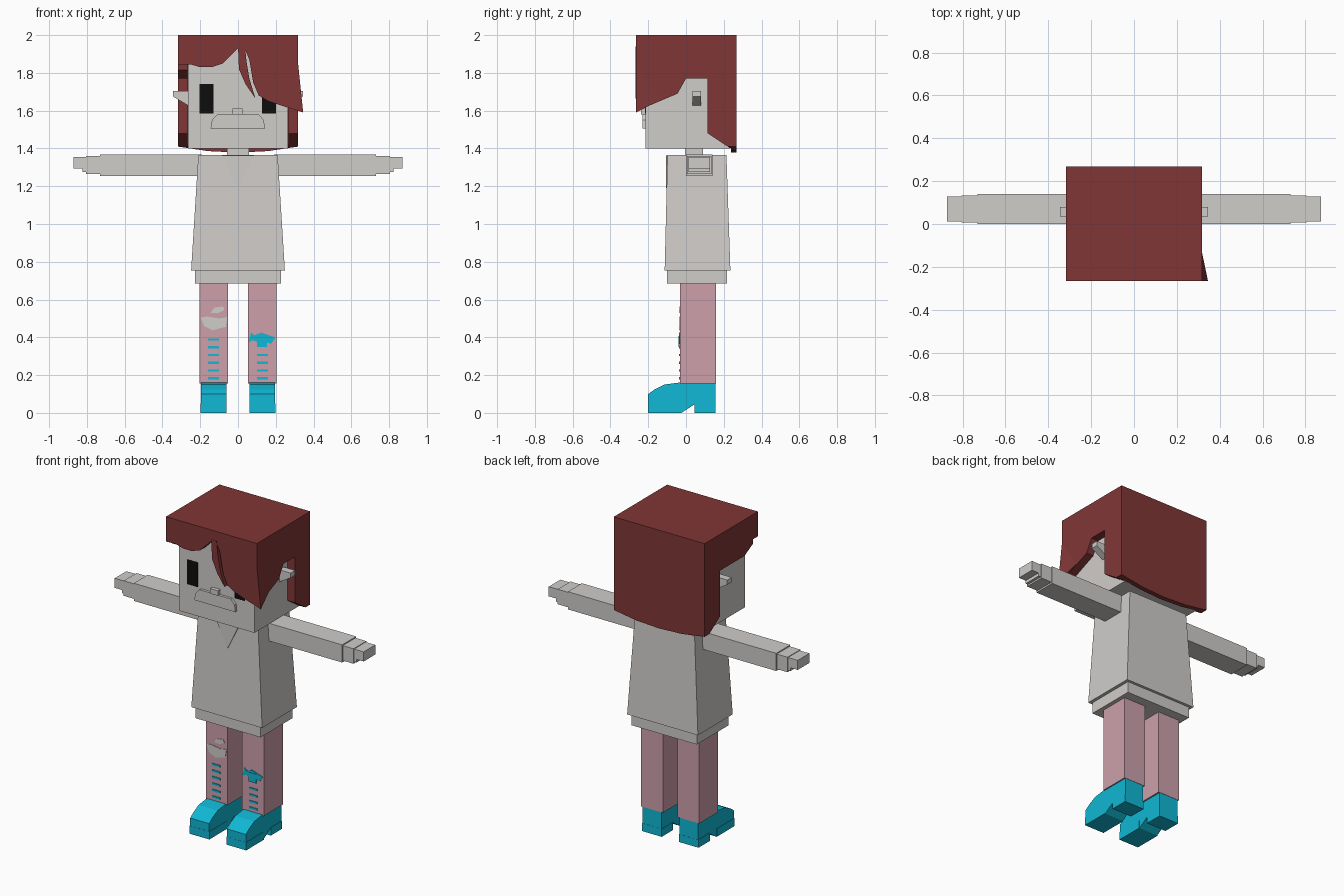
import bpy, bmesh
from mathutils import Vector

if "Cube" in bpy.data.objects:
    bpy.data.objects.remove(bpy.data.objects["Cube"], do_unlink=True)


def material(name, rgb):
    m = bpy.data.materials.new(name)
    m.use_nodes = True
    m.diffuse_color = (*rgb, 1)
    m.node_tree.nodes["Principled BSDF"].inputs["Base Color"].default_value = (*rgb, 1)
    return m


GREY = material("light_grey", (0.63, 0.61, 0.59))
HAIR = material("dark_red", (0.22, 0.037, 0.037))
PINK = material("dusty_pink", (0.61, 0.35, 0.41))
CYAN = material("bright_cyan", (0.005, 0.48, 0.66))
BLACK = material("near_black", (0.004, 0.004, 0.004))


def finish(name, bm, mat):
    bmesh.ops.recalc_face_normals(bm, faces=bm.faces)
    mesh = bpy.data.meshes.new(name)
    bm.to_mesh(mesh)
    bm.free()
    mesh.materials.append(mat)
    ob = bpy.data.objects.new(name, mesh)
    bpy.context.scene.collection.objects.link(ob)
    return ob


def prism(name, pts, axis, a, b, mat, mirror=False):
    """Extrude a flat outline along x or y, from a to b."""
    s = -1 if mirror else 1
    place = {"x": lambda p, d: (s * d, p[0], p[1]),
             "y": lambda p, d: (s * p[0], d, p[1])}[axis]
    bm = bmesh.new()
    lo = [bm.verts.new(place(p, a)) for p in pts]
    hi = [bm.verts.new(place(p, b)) for p in pts]
    bm.faces.new(lo)
    bm.faces.new(hi[::-1])
    for i in range(len(pts)):
        j = (i + 1) % len(pts)
        bm.faces.new((lo[i], lo[j], hi[j], hi[i]))
    return finish(name, bm, mat)


def hull(name, pts, mat):
    bm = bmesh.new()
    for p in pts:
        bm.verts.new(p)
    bmesh.ops.convex_hull(bm, input=bm.verts)
    bmesh.ops.dissolve_limit(bm, angle_limit=0.01, verts=bm.verts, edges=bm.edges)
    return finish(name, bm, mat)


def box(name, x, y, z, mat):
    return prism(name, [(x[0], z[0]), (x[1], z[0]), (x[1], z[1]), (x[0], z[1])],
                 "y", y[0], y[1], mat)


def combine(ob, tools):
    """Apply booleans in order, then delete the helper solids."""
    for op, t in tools:
        m = ob.modifiers.new(op, "BOOLEAN")
        m.operation, m.solver, m.object = op, "EXACT", t
        t.hide_render = True
    bpy.context.view_layer.update()
    ev = ob.evaluated_get(bpy.context.evaluated_depsgraph_get())
    mesh = bpy.data.meshes.new_from_object(ev)
    ob.modifiers.clear()
    ob.data = mesh
    for _, t in tools:
        bpy.data.objects.remove(t, do_unlink=True)


# Head, neck and face
box("head", (-0.265, 0.265), (-0.214, 0.235), (1.4, 1.97), GREY)
box("neck", (-0.057, 0.057), (-0.005, 0.09), (1.35, 1.41), GREY)
for side, x in (("right", -0.168), ("left", 0.163)):
    box(side + "_eye", (x - 0.037, x + 0.037), (-0.217, -0.21), (1.585, 1.74), BLACK)
box("nose", (-0.028, 0.025), (-0.238, -0.21), (1.58, 1.612), GREY)
prism("mouth", [(-0.145, 1.505), (0.142, 1.505), (0.137, 1.55), (0.11, 1.58),
                (-0.11, 1.58), (-0.138, 1.55)], "y", -0.23, -0.21, GREY)

# Hair: a hollow block with cut edges
hair = box("hair", (-0.318, 0.318), (-0.265, 0.268), (1.375, 2), HAIR)
cavity = box("cavity", (-0.268, 0.268), (-0.216, 0.237), (1.2, 1.96), HAIR)
fringe = prism("fringe_cut", [
    (-0.4, 1.2), (-0.4, 1.84), (-0.25, 1.845), (-0.2, 1.83), (-0.14, 1.83),
    (-0.08, 1.85), (-0.04, 1.89), (0, 1.93), (0.035, 1.93), (0.06, 1.87),
    (0.08, 1.75), (0.11, 1.68), (0.16, 1.65), (0.25, 1.62), (0.4, 1.575), (0.4, 1.2)],
    "y", -0.4, -0.2155, HAIR)
lock = [(0.115, 1.77), (0.115, 1.48), (0.236, 1.4), (0.236, 1.2), (-0.4, 1.2)]
left_cut = prism("left_cut", [(-0.4, 1.54), (-0.265, 1.59), (-0.21, 1.62), (-0.045, 1.69),
                              (0, 1.77)] + lock, "x", 0.267, 0.5, HAIR)
right_cut = prism("right_cut", [(-0.4, 1.91), (-0.265, 1.84), (-0.13, 1.77)] + lock,
                  "x", 0.267, 0.5, HAIR, mirror=True)
nape = prism("nape_cut", [(-0.4, 1.2), (-0.4, 1.425), (-0.318, 1.41), (-0.16, 1.386),
                          (0, 1.378), (0.16, 1.386), (0.318, 1.41), (0.4, 1.425), (0.4, 1.2)],
             "y", 0.2, 0.4, HAIR)
combine(hair, [("DIFFERENCE", t) for t in (cavity, fringe, left_cut, right_cut, nape)])
prism("hair_strand", [(0, 1.94), (0.005, 1.82), (0.04, 1.74), (0.092, 1.665),
                      (0.06, 1.77), (0.045, 1.86), (0.037, 1.94)], "y", -0.267, -0.23, HAIR)
hull("hair_flick", [(0.317, -0.265, 1.86), (0.317, -0.13, 1.66), (0.345, -0.265, 1.59),
                    (0.317, -0.265, 1.6), (0.317, -0.216, 1.62)], HAIR)

# Shirt: tapered body, hem and collar
hull("shirt", [(s * w, y, z) for s in (-1, 1) for w, y, z in
               ((0.248, -0.113, 0.755), (0.248, 0.235, 0.755),
                (0.21, -0.098, 1.365), (0.21, 0.214, 1.365))], GREY)
box("shirt_hem", (-0.228, 0.228), (-0.1, 0.218), (0.685, 0.76), GREY)
prism("collar", [(-0.085, 1.363), (0, 1.19), (0.085, 1.363)], "y", -0.106, -0.097, GREY)

# Arms, ears, legs and shoes on both sides
shoe = [(-0.2, 0), (-0.2, 0.1), (-0.165, 0.125), (-0.115, 0.15), (-0.04, 0.16),
        (0.156, 0.156), (0.156, 0), (0.045, 0), (0.045, 0.045), (-0.025, 0)]
for side, s in (("right", -1), ("left", 1)):
    def limb(part, x, y, z, mat):
        box(side + part, sorted((s * x[0], s * x[1])), y, z, mat)
    limb("_arm", (0.19, 0.73), (0, 0.14), (1.255, 1.367), GREY)
    limb("_hand", (0.725, 0.805), (0.006, 0.134), (1.265, 1.36), GREY)
    limb("_thumb", (0.8, 0.822), (0.012, 0.128), (1.275, 1.3), GREY)
    limb("_fingers", (0.8, 0.872), (0.012, 0.128), (1.295, 1.356), GREY)
    prism(side + "_ear", [(0.26, 1.625), (0.345, 1.675), (0.345, 1.705), (0.26, 1.705)],
          "y", 0.035, 0.08, GREY, mirror=s < 0)
    limb("_leg", (0.052, 0.203), (-0.032, 0.158), (0.155, 0.69), PINK)
    prism(side + "_shoe", shoe, "x", 0.062, 0.195, CYAN, mirror=s < 0)
    limb("_sole", (0.06, 0.198), (-0.201, -0.025), (0, 0.05), CYAN)
    limb("_heel", (0.06, 0.198), (0.045, 0.157), (0, 0.05), CYAN)
    # Laces up the shin
    for i in range(6 if s < 0 else 4):
        z = 0.183 + 0.041 * i
        limb("_lace_%d" % (i + 1), (0.101, 0.158), (-0.036, -0.03), (z - 0.006, z + 0.006), CYAN)

# Torn knee patches and bow
prism("knee_tear", [(-0.198, 0.505), (-0.165, 0.51), (-0.1, 0.5), (-0.056, 0.507),
                    (-0.065, 0.455), (-0.135, 0.437), (-0.18, 0.46)], "y", -0.035, -0.03, GREY)
prism("small_tear", [(-0.145, 0.53), (-0.125, 0.558), (-0.08, 0.563), (-0.07, 0.545),
                     (-0.105, 0.528)], "y", -0.035, -0.03, GREY)
prism("bow", [(0.055, 0.375), (0.07, 0.425), (0.085, 0.41), (0.125, 0.425), (0.16, 0.412),
              (0.198, 0.4), (0.175, 0.365), (0.15, 0.375), (0.1, 0.375), (0.08, 0.385)],
      "y", -0.036, -0.03, CYAN)
box("bow_knot", (0.1, 0.153), (-0.039, -0.03), (0.35, 0.408), CYAN)
